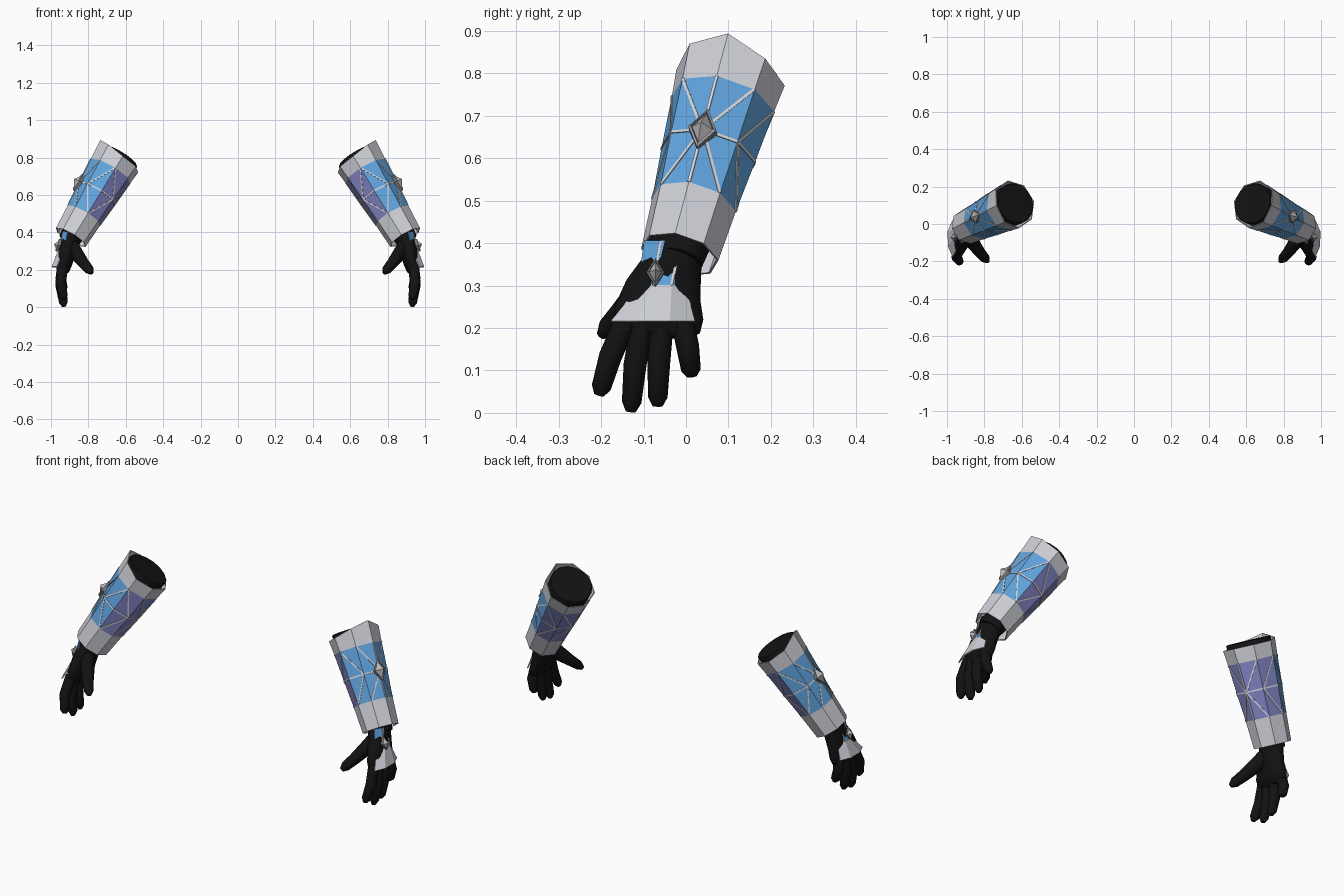
import bpy, bmesh, math
from mathutils import Vector as V

if "Cube" in bpy.data.objects:
    bpy.data.objects.remove(bpy.data.objects["Cube"])


def material(name, rgb):
    m = bpy.data.materials.new(name)
    m.use_nodes = True
    m.diffuse_color = (*rgb, 1)
    b = m.node_tree.nodes["Principled BSDF"]
    b.inputs["Base Color"].default_value = (*rgb, 1)
    b.inputs["Roughness"].default_value = 0.6
    return m


GREY = material("pale grey armour", (0.62, 0.63, 0.68))
BLUE = material("sky blue panel", (0.12, 0.37, 0.73))
PURPLE = material("muted violet panel", (0.22, 0.23, 0.55))
BLACK = material("black glove", (0.006, 0.006, 0.006))
TRIM = material("silver trim", (0.66, 0.66, 0.68))
STEEL = material("steel gem", (0.45, 0.45, 0.47))
DARK = material("dark gem frame", (0.2, 0.2, 0.21))


def build(name, verts, faces, mats, indices=None, smooth=False, thickness=0):
    """Make the left part and its mirrored right twin."""
    for side, sx in (("left", 1), ("right", -1)):
        me = bpy.data.meshes.new(side + "_" + name)
        me.from_pydata([(v[0] * sx, v[1], v[2]) for v in verts], [], faces)
        for m in mats:
            me.materials.append(m)
        if indices:
            for p, i in zip(me.polygons, indices):
                p.material_index = i
        bm = bmesh.new()
        bm.from_mesh(me)
        bmesh.ops.recalc_face_normals(bm, faces=bm.faces)
        bm.to_mesh(me)
        bm.free()
        ob = bpy.data.objects.new(side + "_" + name, me)
        bpy.context.collection.objects.link(ob)
        for p in me.polygons:
            p.use_smooth = smooth and len(p.vertices) == 4
        if thickness:
            mod = ob.modifiers.new("thickness", "SOLIDIFY")
            mod.thickness, mod.offset = thickness, 0


def skin(rings, closed=True, caps=True):
    """Join equal rings of points into quads."""
    n = len(rings[0])
    verts = [p for r in rings for p in r]
    faces = []
    for i in range(len(rings) - 1):
        for j in range(n if closed else n - 1):
            k = (j + 1) % n
            faces.append((i * n + j, i * n + k, (i + 1) * n + k, (i + 1) * n + j))
    if caps:
        faces += [tuple(range(n)), tuple(range(len(verts) - n, len(verts)))]
    return verts, faces


def limb(name, rows, n=12):
    """Tube through (centre, thickness radius, width radius) rows."""
    pts = [V(r[0]) for r in rows]
    rings = []
    for i, (_, a, b) in enumerate(rows):
        t = (pts[min(i + 1, len(pts) - 1)] - pts[max(i - 1, 0)]).normalized()
        thick = (V((1, 0, 0)) - t * t.x).normalized()
        wide = t.cross(thick)
        rings.append([pts[i] + thick * a * math.cos(q) + wide * b * math.sin(q)
                      for q in (math.tau * j / n for j in range(n))])
    build(name, *skin(rings), [BLACK], smooth=True)


# Forearm frame: axis runs to the wrist, OUT faces away from the body
TOP = V((0.645, 0.105, 0.79))
AXIS = V((0.498, -0.239, -0.833)).normalized()
OUT = (V((1, 0, 0)) - AXIS * AXIS.x).normalized()
BACK = OUT.cross(AXIS)
if BACK.y < 0:
    BACK = -BACK


def radial(k):
    a = math.radians(45 * k - 15)
    return OUT * math.cos(a) + BACK * math.sin(a)


STATIONS = [(0, 0.13), (0.075, 0.1225), (0.22, 0.112), (0.36, 0.10), (0.5, 0.092)]
PEAK = {0: 0.04, 1: 0.01, 7: 0.02}


def shell_point(k, i):
    t, r = STATIONS[i]
    lift = PEAK.get(k % 8, 0) if i == 0 else 0
    return TOP + AXIS * (t - lift) + radial(k) * r


# Octagonal forearm shell: grey ends, blue outside, violet inside
rings = [[shell_point(k, i) for k in range(8)] for i in range(len(STATIONS))]
verts, faces = skin(rings, caps=False)
idx = []
for i in range(len(STATIONS) - 1):
    for k in range(8):
        idx.append(0 if i in (0, 3) else (1 if k in (0, 1, 6, 7) else 2))
build("forearm_shell", verts, faces, [GREY, BLUE, PURPLE], idx, thickness=0.005)

# Thin trim lines radiating over the panels
tv, tf = [], []


def strip(p, q, n, w=0.0035, h=0.0045):
    side = (q - p).cross(n).normalized() * w
    up = n.normalized() * h
    b = len(tv)
    for e in (p, q):
        tv.extend([e - side - up, e + side - up, e + side + up, e - side + up])
    tf.extend([tuple(b + c for c in f) for f in
               ((0, 1, 2, 3), (4, 5, 6, 7), (0, 1, 5, 4), (1, 2, 6, 5), (2, 3, 7, 6), (3, 0, 4, 7))])


for hub in (0, 4):
    strip(shell_point(hub, 1), shell_point(hub, 2), radial(hub))
    strip(shell_point(hub, 2), shell_point(hub, 3), radial(hub))
    for s in (1, -1):
        for step in (0, 1):
            a, b = hub + s * step, hub + s * (step + 1)
            for i in (1, 2, 3):
                strip(shell_point(a, 2), shell_point(b, i), radial((a + b) / 2))
build("trim_lines", tv, tf, [TRIM])


def gem(name, centre, long, across, out, length, width, height):
    """Framed four-sided gem."""
    rows = []
    for s, h in ((1, -0.3), (1, 0.25), (0.82, 0.4), (0.74, 0.25), (0.02, 1)):
        c = centre + out * height * h
        rows.append([c + long * length * s, c + across * width * s,
                     c - long * length * s, c - across * width * s])
    v, f = skin(rows)
    build(name, v, f, [DARK, STEEL], [0] * 4 + [1] * 4 + [0] * 4 + [1] * 4 + [0, 1])


gem("forearm_gem", shell_point(0, 2), AXIS, radial(0).cross(AXIS), radial(0), 0.054, 0.034, 0.034)

# Wrist cuff: blue band that flares into a pale plate over the hand
rows = []
for x, y, z, half, drop in ((0.94, -0.035, 0.405, 0.062, 0.03), (0.95, -0.047, 0.35, 0.058, 0.03),
                            (0.966, -0.055, 0.30, 0.052, 0.032), (0.998, -0.078, 0.215, 0.098, 0.03)):
    rows.append([V((x - drop * abs(s) ** 2, y + half * s, z)) for s in (-1, -0.4, 0.4, 1)])
v, f = skin(rows, closed=False, caps=False)
build("wrist_cuff", v, f, [BLUE, GREY], [0] * 6 + [1] * 3, thickness=0.006)
tv, tf = [], []
for c in (1, 2):
    for i in (0, 1):
        strip(rows[i][c], rows[i + 1][c], V((1, 0, 0.2)), 0.003)
build("cuff_trim", tv, tf, [TRIM])
DOWN = V((0.28, 0, -0.96))
gem("cuff_gem", V((0.958, -0.072, 0.33)), DOWN, V((0, 1, 0)), V((0.96, 0, 0.28)), 0.034, 0.021, 0.026)

# Sleeve inside the shell
limb("sleeve", [(TOP + AXIS * t, r, r) for t, r in
                ((-0.022, 0.108), (-0.018, 0.112), (0.05, 0.108), (0.3, 0.082), (0.47, 0.064), (0.52, 0.058))], 16)

# Palm, thumb and fingers
limb("palm", [((0.885, -0.02, 0.41), 0.056, 0.066), ((0.9, -0.032, 0.35), 0.052, 0.07),
              ((0.915, -0.053, 0.29), 0.047, 0.09), ((0.928, -0.064, 0.235), 0.042, 0.106),
              ((0.936, -0.067, 0.195), 0.034, 0.1), ((0.938, -0.068, 0.18), 0.018, 0.075)], 16)
limb("thumb", [((0.895, -0.05, 0.345), 0.035, 0.04), ((0.862, -0.1, 0.285), 0.036, 0.04),
               ((0.825, -0.15, 0.235), 0.03, 0.03), ((0.795, -0.185, 0.2), 0.026, 0.024),
               ((0.782, -0.2, 0.183), 0.012, 0.012)])
for name, y0, y1, y2, tip in (("index_finger", -0.138, -0.178, -0.205, 0.042),
                              ("middle_finger", -0.1, -0.12, -0.13, 0.003),
                              ("ring_finger", -0.055, -0.064, -0.067, 0.016),
                              ("little_finger", -0.01, 0.004, 0.014, 0.086)):
    a, m, e = V((0.938, y0, 0.225)), V((0.948, y1, (0.225 + tip) / 2)), V((0.93, y2, tip))
    limb(name, [(a, 0.028, 0.027), (a.lerp(m, 0.5), 0.028, 0.027), (m, 0.028, 0.027),
                (m.lerp(e, 0.8), 0.023, 0.023), (e, 0.01, 0.012)])
